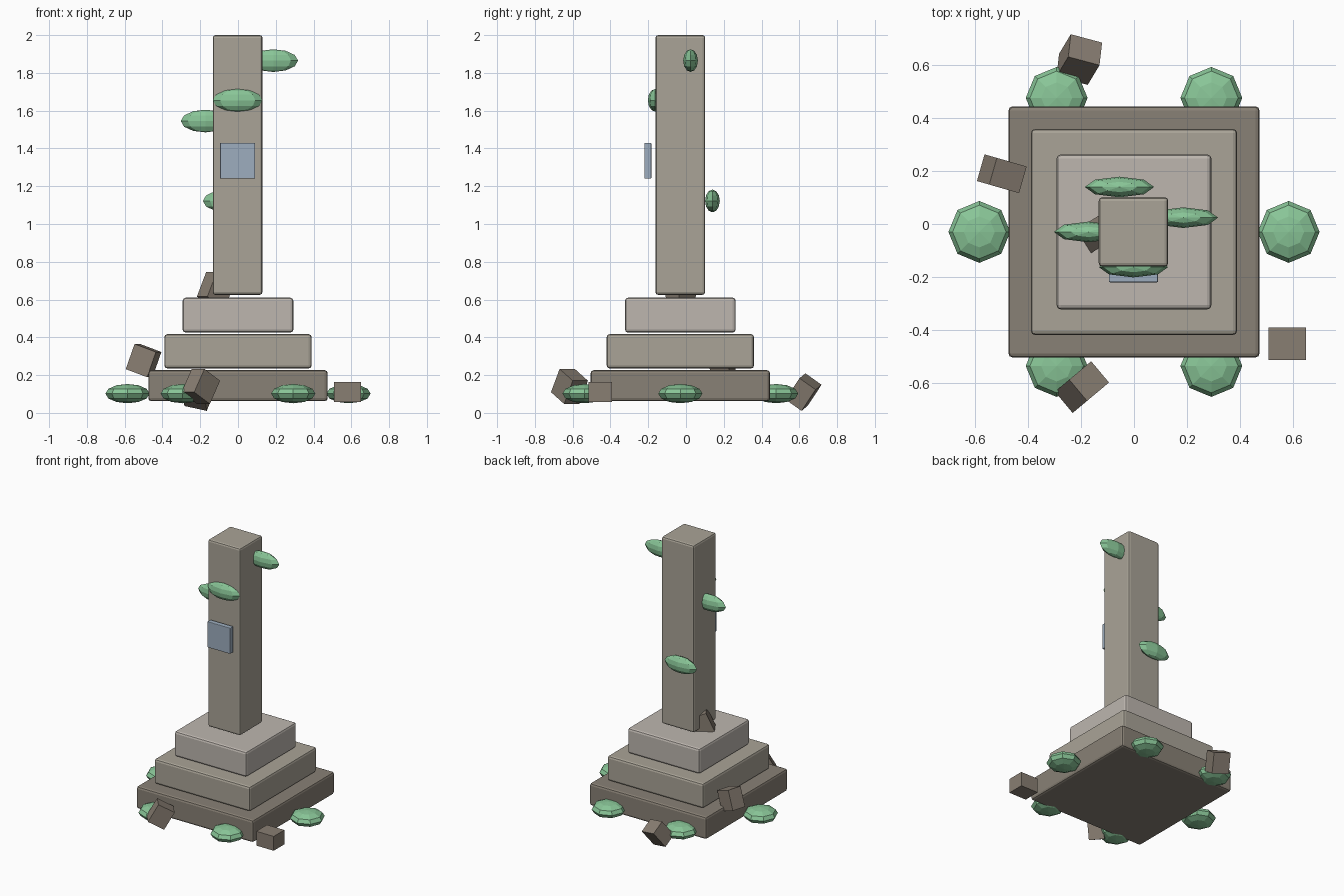
import bpy
from math import radians, cos, sin, pi

if "Cube" in bpy.data.objects:
    bpy.data.objects.remove(bpy.data.objects["Cube"])

CY = -0.03  # the monument axis sits slightly forward


def material(name, rgb):
    m = bpy.data.materials.new(name)
    m.diffuse_color = (*rgb, 1)
    m.use_nodes = True
    m.node_tree.nodes["Principled BSDF"].inputs["Base Color"].default_value = m.diffuse_color
    return m


DARK = material("dark_stone", (0.25, 0.22, 0.18))
MID = material("mid_stone", (0.40, 0.37, 0.31))
LIGHT = material("light_stone", (0.51, 0.47, 0.43))
METAL = material("plaque_metal", (0.34, 0.42, 0.52))
GREEN = material("moss", (0.25, 0.56, 0.31))
RUBBLE = material("rubble", (0.25, 0.21, 0.17))


def block(name, loc, size, mat, bevel=0.0, rot=(0, 0, 0)):
    bpy.ops.mesh.primitive_cube_add(size=1, location=loc)
    o = bpy.context.object
    o.name = name
    o.scale = size
    bpy.ops.object.transform_apply(location=False, rotation=False, scale=True)
    o.rotation_euler = [radians(a) for a in rot]
    o.data.materials.append(mat)
    if bevel:
        b = o.modifiers.new("bevel", 'BEVEL')
        b.width = bevel
        b.segments = 2
    return o


def clump(name, loc, radii):
    bpy.ops.mesh.primitive_uv_sphere_add(segments=8, ring_count=6, radius=1, location=loc)
    o = bpy.context.object
    o.name = name
    o.scale = radii
    bpy.ops.object.transform_apply(location=False, rotation=False, scale=True)
    o.data.materials.append(GREEN)


# Stepped base: width, bottom, top
for name, w, z0, z1, mat in (
        ("lower_step", 0.95, 0.062, 0.226, DARK),
        ("middle_step", 0.78, 0.235, 0.417, MID),
        ("upper_step", 0.586, 0.425, 0.61, LIGHT)):
    block(name, (0, CY, (z0 + z1) / 2), (w, w, z1 - z0), mat, 0.016)

# Column and its plaque
block("column", (-0.002, CY, 1.3125), (0.263, 0.263, 1.375), MID, 0.014)
block("plaque", (-0.002, -0.202, 1.335), (0.186, 0.037, 0.19), METAL, 0.004)

# Ring of moss around the base
for i in range(6):
    a = i * pi / 3
    clump(f"base_moss_{i + 1}",
          (0.585 * cos(a), CY + 0.507 / 0.866 * sin(a), 0.102),
          (0.117, 0.117, 0.051))

# Moss tufts climbing the column
for i, loc in enumerate(((-0.055, 0.14, 1.122), (-0.172, -0.03, 1.545),
                         (-0.002, -0.163, 1.655), (0.187, 0.024, 1.865))):
    clump(f"column_moss_{i + 1}", loc, (0.131, 0.039, 0.06))

# Fallen stone fragments
block("fragment_1", (0.58, -0.453, 0.11), (0.142, 0.124, 0.105), RUBBLE)
tilted = (((-0.197, -0.617, 0.14), (0, 30, 40)),
          ((-0.207, 0.622, 0.11), (-36, 12, -15)),
          ((-0.5, 0.19, 0.277), (0, 20, -16)),
          ((-0.117, -0.02, 0.655), (0, 24, 32)))
for i, (loc, rot) in enumerate(tilted):
    block(f"fragment_{i + 2}", loc, (0.125, 0.105, 0.142), RUBBLE, rot=rot)
